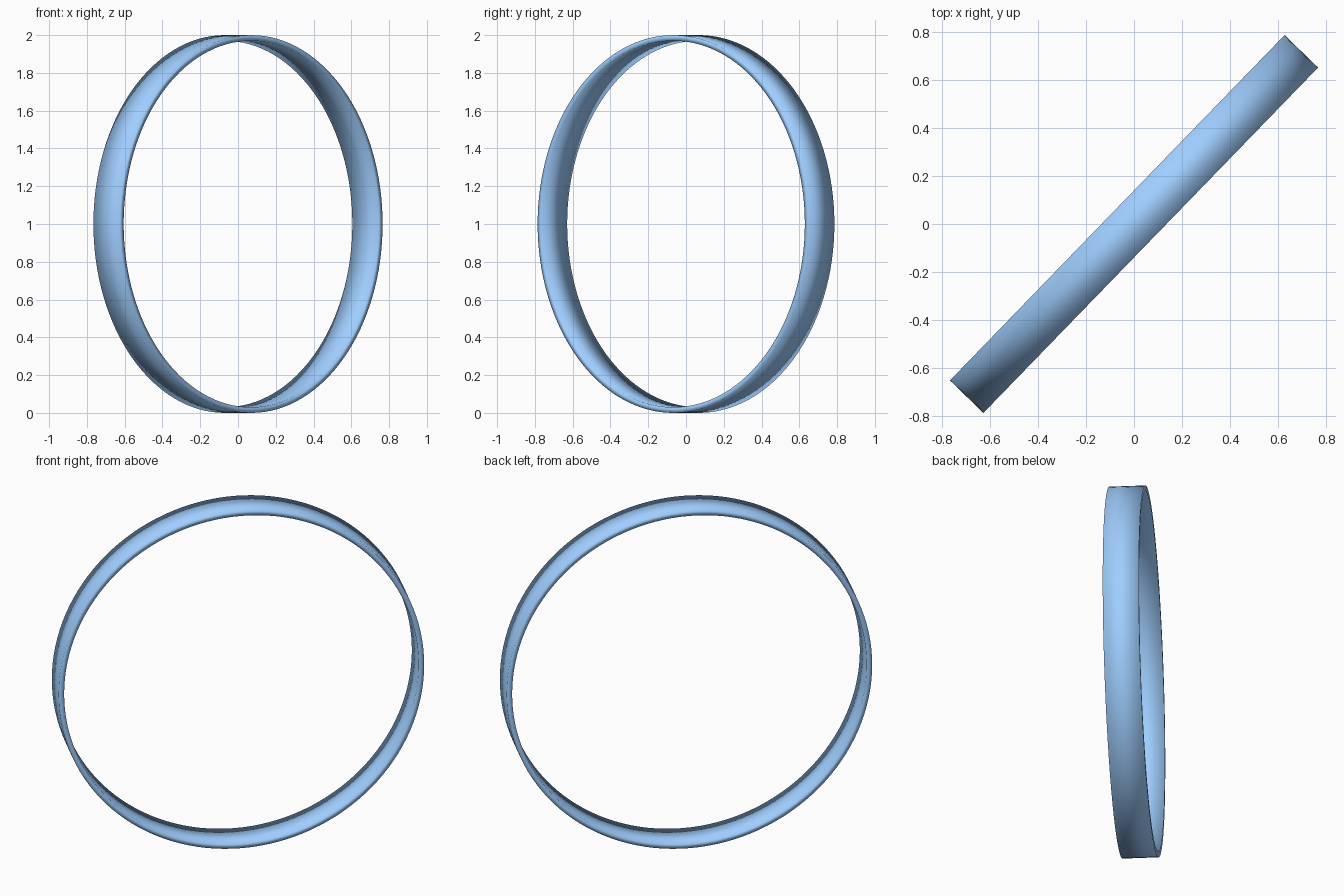
import bpy, bmesh, math
from mathutils import Matrix, Vector

if "Cube" in bpy.data.objects:
    bpy.data.objects.remove(bpy.data.objects["Cube"])

R_OUT, R_IN, HALF_W, SEGS = 1.0, 0.97, 0.097, 128
ANGLE = math.radians(45.9)   # heading of the ring's plane in the top view

# Rectangular band profile (x = radius, y = width) spun around the ring's axis
bm = bmesh.new()
profile = [(R_OUT, -HALF_W), (R_OUT, HALF_W), (R_IN, HALF_W), (R_IN, -HALF_W)]
verts = [bm.verts.new((r, w, 0)) for r, w in profile]
edges = [bm.edges.new((verts[i], verts[(i + 1) % 4])) for i in range(4)]
bmesh.ops.spin(bm, geom=verts + edges, cent=(0, 0, 0), axis=(0, 1, 0),
               angle=math.tau, steps=SEGS, use_merge=False)
bmesh.ops.remove_doubles(bm, verts=bm.verts, dist=1e-4)
bmesh.ops.recalc_face_normals(bm, faces=bm.faces)

# Turn the ring to its diagonal heading and stand it on the ground
bm.transform(Matrix.Translation(Vector((0, 0, R_OUT))) @ Matrix.Rotation(ANGLE, 4, 'Z'))

# Soft shading runs across the band's rims
for f in bm.faces:
    f.smooth = True

mesh = bpy.data.meshes.new("ring_band")
bm.to_mesh(mesh)
bm.free()

# Light blue finish
blue = bpy.data.materials.new("light_blue")
blue.diffuse_color = (0.35, 0.62, 1.0, 1.0)
blue.use_nodes = True
blue.node_tree.nodes["Principled BSDF"].inputs["Base Color"].default_value = blue.diffuse_color
mesh.materials.append(blue)

bpy.context.collection.objects.link(bpy.data.objects.new("ring_band", mesh))
